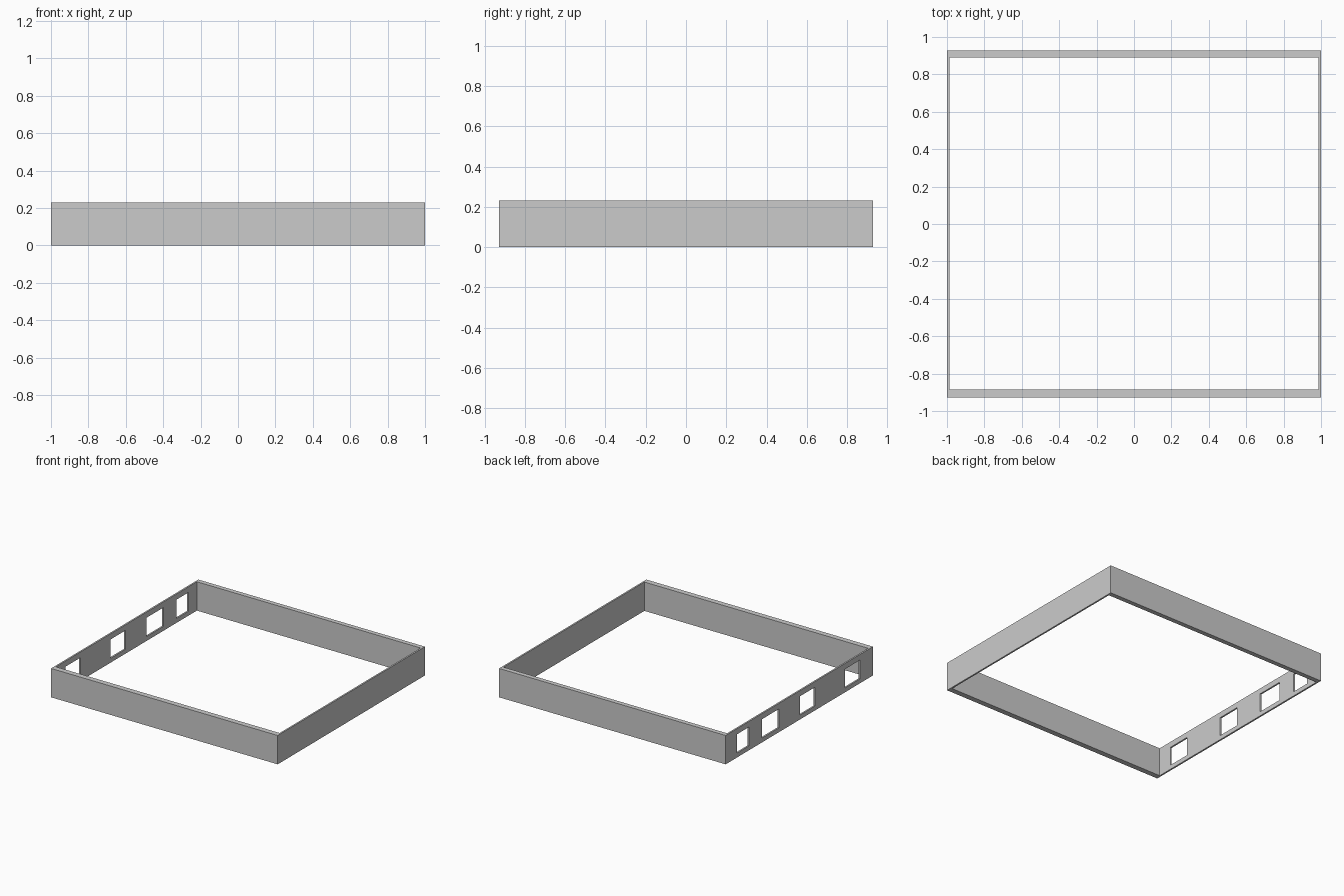
import bpy

if "Cube" in bpy.data.objects:
    bpy.data.objects.remove(bpy.data.objects["Cube"])

H = 0.23            # wall height
Y = 0.928           # half depth
T_SIDE = 0.013      # thin left/right walls
Y_FRONT, Y_BACK = -0.885, 0.891   # inner faces of the thicker walls


def box(name, x0, x1, y0, y1, z0, z1):
    bpy.ops.mesh.primitive_cube_add(
        size=1, location=((x0 + x1) / 2, (y0 + y1) / 2, (z0 + z1) / 2))
    ob = bpy.context.object
    ob.name = name
    ob.scale = (x1 - x0, y1 - y0, z1 - z0)
    bpy.ops.object.transform_apply(location=True, rotation=False, scale=True)
    return ob


def cut(target, cutter):
    cutter.hide_render = True
    mod = target.modifiers.new("cut", 'BOOLEAN')
    mod.operation = 'DIFFERENCE'
    mod.solver = 'EXACT'
    mod.object = cutter
    bpy.context.view_layer.objects.active = target
    bpy.ops.object.modifier_apply(modifier=mod.name)
    bpy.data.objects.remove(cutter, do_unlink=True)


# Rectangular wall ring, open above and below
walls = box("walls", -1, 1, -Y, Y, 0, H)
cut(walls, box("room_cutter", -1 + T_SIDE, 1 - T_SIDE, Y_FRONT, Y_BACK, -0.1, H + 0.1))

# Four window openings through the left wall
for y0, y1 in [(-0.765, -0.575), (-0.2, -0.007), (0.255, 0.472), (0.635, 0.788)]:
    cut(walls, box("window_cutter", -1.1, -0.9, y0, y1, 0.035, 0.185))
